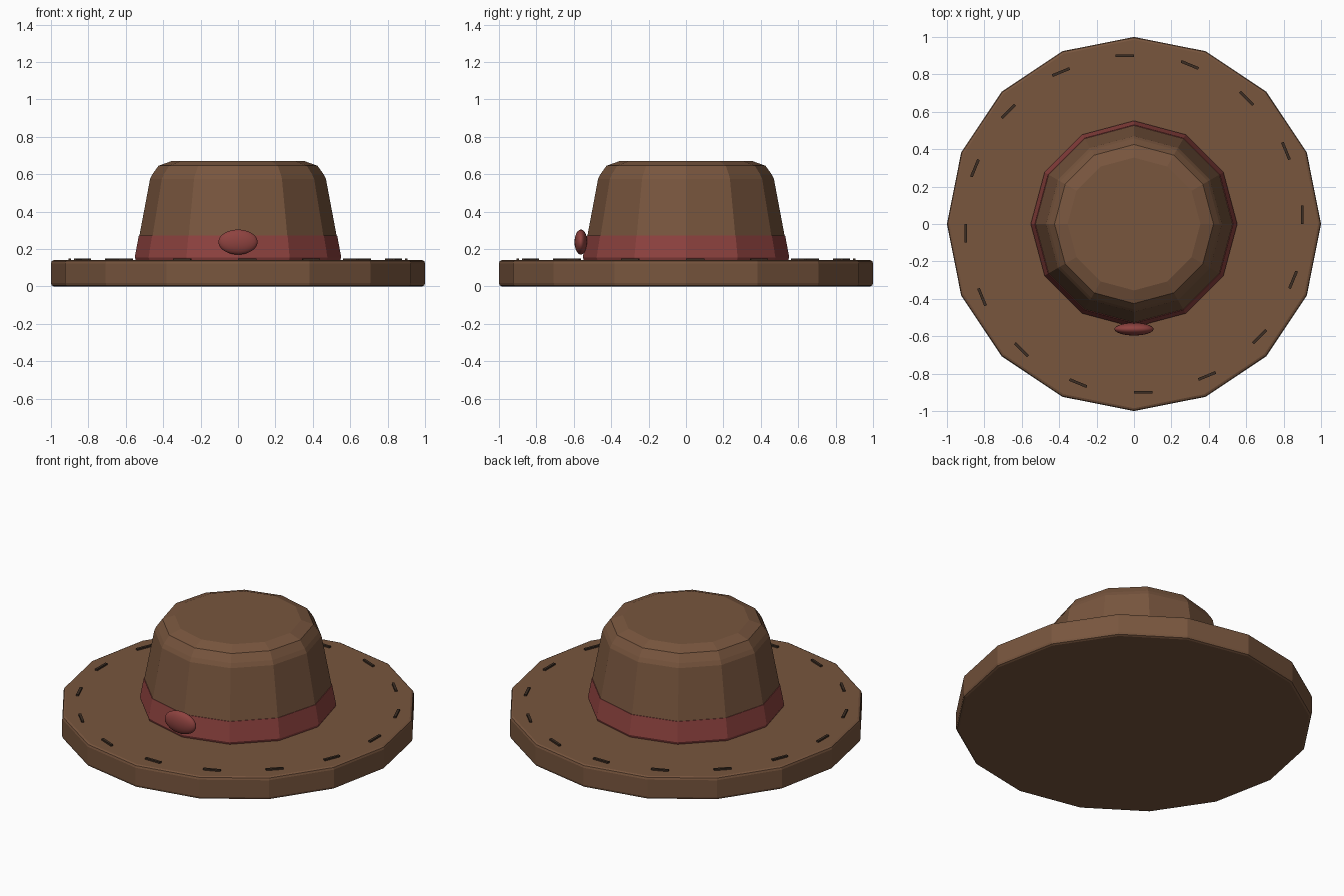
import bpy, bmesh, math

if "Cube" in bpy.data.objects:
    bpy.data.objects.remove(bpy.data.objects["Cube"])


def material(name, rgb):
    m = bpy.data.materials.new(name)
    m.diffuse_color = (*rgb, 1)
    m.use_nodes = True
    m.node_tree.nodes["Principled BSDF"].inputs["Base Color"].default_value = m.diffuse_color
    return m


BROWN = material("brown_felt", (0.188, 0.092, 0.048))
RED = material("red_ribbon", (0.27, 0.055, 0.050))
DARK = material("dark_thread", (0.045, 0.027, 0.017))


def finish(bm, name, mat):
    bmesh.ops.recalc_face_normals(bm, faces=bm.faces)
    me = bpy.data.meshes.new(name)
    bm.to_mesh(me)
    bm.free()
    me.materials.append(mat)
    ob = bpy.data.objects.new(name, me)
    bpy.context.collection.objects.link(ob)
    return ob


def lathe(name, profile, sides, mat):
    """Capped solid of revolution from (radius, z) points."""
    bm = bmesh.new()
    rings = []
    for r, z in profile:
        rings.append([bm.verts.new((r * math.cos(math.tau * i / sides),
                                    r * math.sin(math.tau * i / sides), z))
                      for i in range(sides)])
    for a, b in zip(rings, rings[1:]):
        for i in range(sides):
            j = (i + 1) % sides
            bm.faces.new((a[i], a[j], b[j], b[i]))
    bm.faces.new(rings[0][::-1])
    bm.faces.new(rings[-1])
    return finish(bm, name, mat)


# Brim: thick 16-sided disc with softened rims
lathe("brim", [(0.985, 0.0), (0.996, 0.005), (1.0, 0.017), (1.0, 0.123),
               (0.996, 0.135), (0.985, 0.14)], 16, BROWN)

# Crown: tapered 12-sided body with rounded shoulder
lathe("crown", [(0.545, 0.13), (0.548, 0.16), (0.470, 0.575), (0.457, 0.600),
                (0.425, 0.645), (0.355, 0.67)], 12, BROWN)

# Ribbon band hugging the base of the crown
lathe("ribbon_band", [(0.546, 0.139), (0.552, 0.155), (0.530, 0.273)], 12, RED)

# Ribbon knot on the front
bpy.ops.mesh.primitive_uv_sphere_add(segments=24, ring_count=12, radius=1,
                                     location=(0, -0.562, 0.237))
knot = bpy.context.object
knot.name = "ribbon_knot"
knot.scale = (0.105, 0.034, 0.067)
knot.data.materials.append(RED)
bpy.ops.object.shade_smooth()

# Stitches: short dashes around the brim edge
bm = bmesh.new()
for k in range(16):
    a = math.tau * k / 16
    c, s = math.cos(a), math.sin(a)
    cube = bmesh.ops.create_cube(bm, size=1)["verts"]
    for v in cube:
        x, y = 0.9 + v.co.x * 0.015, 0.05 + v.co.y * 0.1
        v.co = (x * c - y * s, x * s + y * c, 0.142 + v.co.z * 0.015)
finish(bm, "brim_stitches", DARK)
